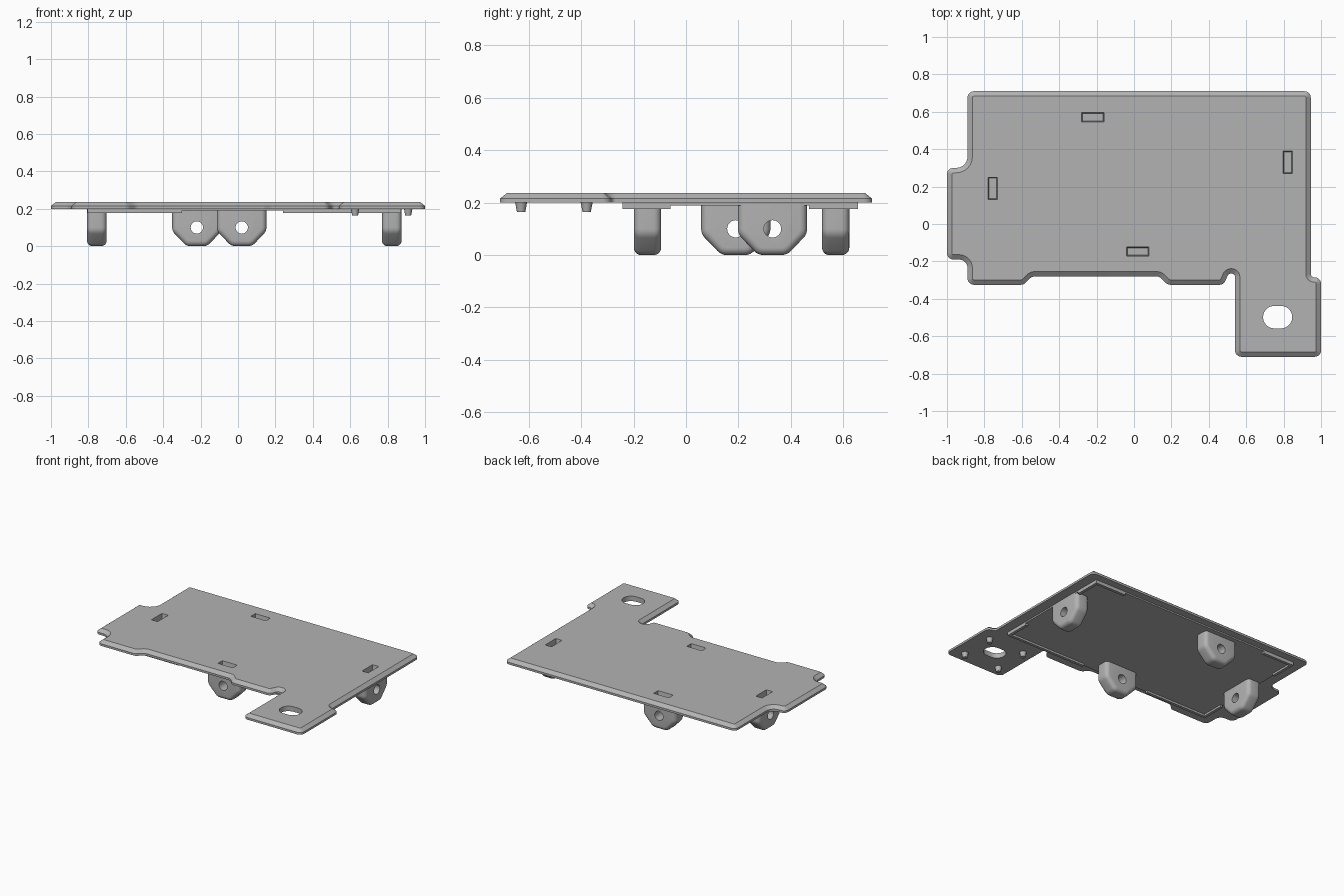
import bpy, bmesh, math
from mathutils import Vector, Matrix

cube = bpy.data.objects.get("Cube")
if cube:
    bpy.data.objects.remove(cube, do_unlink=True)

grey = bpy.data.materials.new("plain_grey")
grey.use_nodes = True
grey.diffuse_color = (0.45, 0.45, 0.45, 1)
grey.node_tree.nodes["Principled BSDF"].inputs["Base Color"].default_value = (0.45, 0.45, 0.45, 1)


def face_outward(bm):
    bmesh.ops.recalc_face_normals(bm, faces=bm.faces)
    if bm.calc_volume(signed=True) < 0:
        bmesh.ops.reverse_faces(bm, faces=bm.faces)


def finish(name, bm, matrix=Matrix()):
    face_outward(bm)
    bm.transform(matrix)
    mesh = bpy.data.meshes.new(name)
    bm.to_mesh(mesh)
    bm.free()
    mesh.materials.append(grey)
    ob = bpy.data.objects.new(name, mesh)
    bpy.context.collection.objects.link(ob)
    return ob


def activate(ob):
    bpy.ops.object.select_all(action='DESELECT')
    ob.select_set(True)
    bpy.context.view_layer.objects.active = ob


def smooth(ob):
    activate(ob)
    bpy.ops.object.shade_smooth_by_angle(angle=math.radians(32))


def cut(ob, cutter):
    activate(ob)
    mod = ob.modifiers.new("cut", 'BOOLEAN')
    mod.operation = 'DIFFERENCE'
    mod.solver = 'EXACT'
    mod.object = cutter
    bpy.ops.object.modifier_apply(modifier=mod.name)
    bpy.data.objects.remove(cutter, do_unlink=True)


def fillet(corners, steps=6):
    """Round each (x, y, radius) corner of a closed outline with a true arc."""
    out = []
    for i, (x, y, r) in enumerate(corners):
        p = Vector((x, y))
        if r == 0:
            out.append(p)
            continue
        u = (Vector(corners[i - 1][:2]) - p).normalized()
        v = (Vector(corners[(i + 1) % len(corners)][:2]) - p).normalized()
        half = u.angle(v) / 2
        centre = p + (u + v).normalized() * (r / math.sin(half))
        start = p + u * (r / math.tan(half)) - centre
        end = p + v * (r / math.tan(half)) - centre
        for k in range(steps + 1):
            a = (math.pi - 2 * half) * k / steps
            w = math.pi - 2 * half
            out.append(centre + (start * math.sin(w - a) + end * math.sin(a)) / math.sin(w))
    return out


def prism(points, z0, z1):
    """Closed solid from an outline listed counter-clockwise."""
    bm = bmesh.new()
    low = [bm.verts.new((p[0], p[1], z0)) for p in points]
    high = [bm.verts.new((p[0], p[1], z1)) for p in points]
    bm.faces.new(low[::-1])
    bm.faces.new(high)
    for i in range(len(points)):
        bm.faces.new((low[i - 1], low[i], high[i], high[i - 1]))
    face_outward(bm)
    return bm


def box(name, x0, x1, y0, y1, z0, z1):
    return finish(name, prism([(x0, y0), (x1, y0), (x1, y1), (x0, y1)], z0, z1))


def cone(name, r1, r2, depth, matrix, sides=24):
    bm = bmesh.new()
    bmesh.ops.create_cone(bm, cap_ends=True, segments=sides, radius1=r1, radius2=r2, depth=depth)
    return finish(name, bm, matrix)


# Main plate: rounded outline with a chamfered upper rim
outline = [
    (-0.89, 0.71, 0.034), (-0.89, 0.30, 0.06), (-1, 0.30, 0.034), (-1, -0.19, 0.034),
    (-0.89, -0.19, 0.045), (-0.89, -0.325, 0.034), (-0.59, -0.325, 0.04),
    (-0.545, -0.28, 0.04), (0.135, -0.28, 0.04), (0.18, -0.325, 0.04),
    (0.48, -0.325, 0.034), (0.505, -0.265, 0.02), (0.54, -0.265, 0.018),
    (0.54, -0.71, 0.034), (1, -0.71, 0.034), (1, -0.285, 0.034),
    (0.945, -0.285, 0.018), (0.945, 0.71, 0.034)]
bm = prism(fillet(outline), 0.2, 0.215)
top = max(bm.faces, key=lambda f: f.calc_center_median().z)
bmesh.ops.inset_region(bm, faces=[top], thickness=0.026, depth=0, use_even_offset=True)
bmesh.ops.translate(bm, verts=top.verts[:], vec=(0, 0, 0.021))
plate = finish("plate", bm)

# Oval opening in the tab
ox, oy, orad = 0.768, -0.498, 0.06
oval = []
for k in range(32):
    a = math.tau * (k + 0.5) / 32
    oval.append((ox + math.copysign(0.018, math.cos(a)) + orad * math.cos(a), oy + orad * math.sin(a)))
cut(plate, finish("oval_cutter", prism(oval, 0.1, 0.3)))

# Lugs: x, y, quarter turn
lugs = {"front": (0.02, -0.147, 0), "back": (-0.22, 0.571, 0),
        "right": (-0.755, 0.19, 1), "left": (0.822, 0.33, 1)}
half_w, half_t = 0.132, 0.052
profile = fillet([(-half_w, 0.2, 0), (-half_w, 0.08, 0.05), (-0.055, 0, 0.05),
                  (0.055, 0, 0.05), (half_w, 0.08, 0.05), (half_w, 0.2, 0)], 4)
for side, (x, y, turn) in lugs.items():
    place = Matrix.Translation((x, y, 0)) @ Matrix.Rotation(turn * math.pi / 2, 4, 'Z')
    upright = place @ Matrix.Rotation(math.pi / 2, 4, 'X')

    # Lug body with rounded face edges
    bm = prism(profile, -half_t, half_t)
    rims = [e for e in bm.edges if abs(e.verts[0].co.z - e.verts[1].co.z) < 1e-4
            and min(v.co.y for v in e.verts) < 0.19]
    bmesh.ops.bevel(bm, geom=rims, offset=0.028, segments=5, profile=0.5, affect='EDGES')
    lug = finish(side + "_lug", bm, upright)
    drill = upright @ Matrix.Translation((0, 0.1, 0))
    cut(lug, cone("drill", 0.033, 0.033, 0.4, drill))
    smooth(lug)

    # Shallow tapered slot in the plate above the lug
    bm = prism([(-0.06, -0.025), (0.06, -0.025), (0.06, 0.025), (-0.06, 0.025)], 0.195, 0.237)
    for v in bm.verts:
        if v.co.z < 0.2:
            v.co.x *= 0.9
            v.co.y *= 0.76
    cut(plate, finish("slot_cutter", bm, place))
smooth(plate)

# Raised panel on the underside with corner rails
x0, x1, y0, y1 = -0.805, 0.872, -0.242, 0.657
box("under_panel", x0, x1, y0, y1, 0.19, 0.2)
w = 0.02
rails = {
    "front_right": (x0, -0.3, y0, y0 + w), "front_left": (0.24, x1, y0, y0 + w),
    "back_right": (x0, x0 + 0.25, y1 - w, y1), "back_left": (x1 - 0.25, x1, y1 - w, y1)}
for name, (a, b, c, d) in rails.items():
    box(name + "_rail", a, b, c, d, 0.176, 0.191)
for name, x in (("right", x0), ("left", x1 - w)):
    box(name + "_front_side_rail", x, x + w, y0 + w, -0.06, 0.176, 0.191)
    box(name + "_back_side_rail", x, x + w, 0.47, y1 - w, 0.176, 0.191)

# Four small pins under the tab
for sx in (-1, 1):
    for sy in (-1, 1):
        place = Matrix.Translation((ox + sx * 0.142, -0.504 + sy * 0.125, 0.1835))
        smooth(cone("tab_pin", 0.016, 0.023, 0.037, place, 16))
